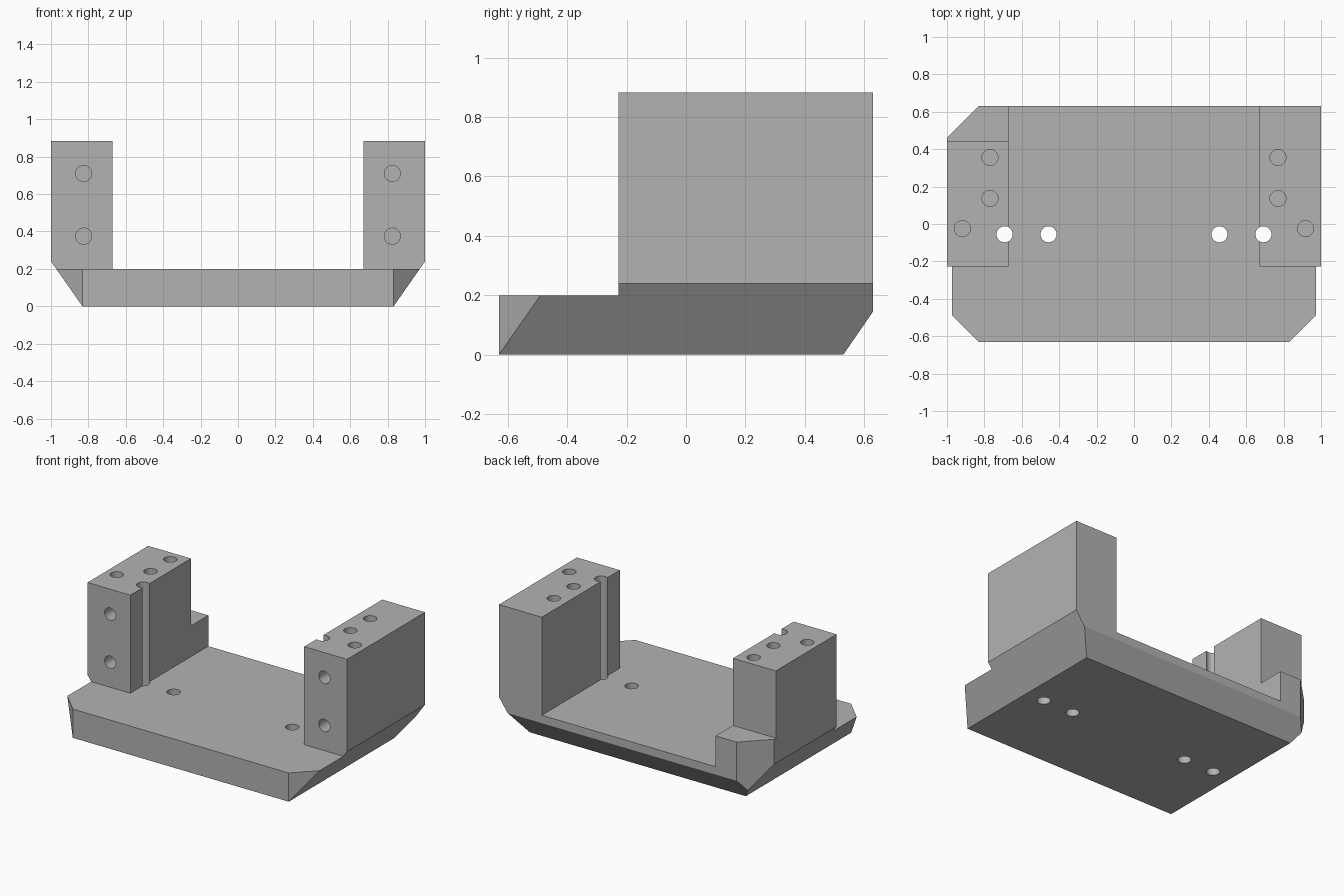
import bpy
import bmesh
from math import pi, radians
from mathutils import Matrix, Vector

if "Cube" in bpy.data.objects:
    bpy.data.objects.remove(bpy.data.objects["Cube"])

# Main sizes
HALF_X, HALF_Y, HEIGHT = 1.0, 0.63, 0.883
FLOOR, POST_IN, POST_FRONT = 0.2, 0.67, -0.228
HOLE_R = 0.043

metal = bpy.data.materials.new("plain grey")
metal.use_nodes = True
GREY = (0.45, 0.45, 0.45, 1)
metal.diffuse_color = GREY
metal.node_tree.nodes["Principled BSDF"].inputs["Base Color"].default_value = GREY


def new_object(name, bm):
    mesh = bpy.data.meshes.new(name)
    bm.to_mesh(mesh)
    bm.free()
    obj = bpy.data.objects.new(name, mesh)
    bpy.context.collection.objects.link(obj)
    return obj


def box_mesh(low, high):
    low, high = Vector(low), Vector(high)
    bm = bmesh.new()
    bmesh.ops.create_cube(bm, size=1)
    bmesh.ops.scale(bm, vec=high - low, verts=bm.verts)
    bmesh.ops.translate(bm, vec=(low + high) / 2, verts=bm.verts)
    return bm


def slice_off(bm, point, normal):
    """Remove everything on the normal's side of a plane and cap the cut."""
    geom = bm.verts[:] + bm.edges[:] + bm.faces[:]
    cut = bmesh.ops.bisect_plane(bm, geom=geom, plane_co=point, plane_no=normal,
                                 clear_outer=True)["geom_cut"]
    edges = [e for e in cut if isinstance(e, bmesh.types.BMEdge)]
    bmesh.ops.contextual_create(bm, geom=edges)


def subtract(obj, bm):
    cutter = new_object("cutter", bm)
    cutter.hide_render = True
    mod = obj.modifiers.new("cut", 'BOOLEAN')
    mod.operation = 'DIFFERENCE'
    mod.solver = 'EXACT'
    mod.object = cutter
    bpy.context.view_layer.objects.active = obj
    bpy.ops.object.modifier_apply(modifier=mod.name)
    bpy.data.objects.remove(cutter)


def drill(obj, center, depth, along_y=False):
    """Round hole, centred on the given point and reaching depth either way."""
    bm = bmesh.new()
    turn = Matrix.Rotation(pi / 2, 4, 'X') if along_y else Matrix()
    bmesh.ops.create_cone(bm, cap_ends=True, segments=32, radius1=HOLE_R,
                          radius2=HOLE_R, depth=2 * depth,
                          matrix=Matrix.Translation(center) @ turn)
    subtract(obj, bm)


# Solid block with sloped undersides and clipped corners
block = box_mesh((-HALF_X, -HALF_Y, 0), (HALF_X, HALF_Y, HEIGHT))
for side in (-1, 1):
    slice_off(block, (side * 0.832, 0, 0), (side * 0.24, 0, -0.168))
    slice_off(block, (side * 0.832, -HALF_Y, 0), (side, -1, 0))
slice_off(block, (0, 0.53, 0), (0, 0.145, -0.1))
slice_off(block, (-0.832, HALF_Y, 0), (-1, 1, 0))
bmesh.ops.recalc_face_normals(block, faces=block.faces)
bracket = new_object("mounting_bracket", block)
bracket.data.materials.append(metal)

# Channel between the posts, open front deck, and low step behind the right post
subtract(bracket, box_mesh((-POST_IN, -2, FLOOR), (POST_IN, 2, 2)))
subtract(bracket, box_mesh((-2, -2, FLOOR), (2, POST_FRONT, 2)))
subtract(bracket, box_mesh((-2, 0.44, 0.415), (-0.6, 2, 2)))

# Holes, the same on both sides
for side in (-1, 1):
    for x in (0.457, 0.692):                      # through the floor
        drill(bracket, (side * x, -0.055, 0.5), 1)
    for x, y in ((0.77, 0.355), (0.77, 0.137), (0.917, -0.025)):   # post tops
        drill(bracket, (side * x, y, HEIGHT), 0.25)
    for z in (0.375, 0.71):                       # post fronts
        drill(bracket, (side * 0.825, POST_FRONT, z), 0.25, along_y=True)

# Smooth hole walls, crisp edges
bpy.ops.object.select_all(action='DESELECT')
bracket.select_set(True)
bpy.context.view_layer.objects.active = bracket
bpy.ops.object.shade_smooth_by_angle(angle=radians(25))
